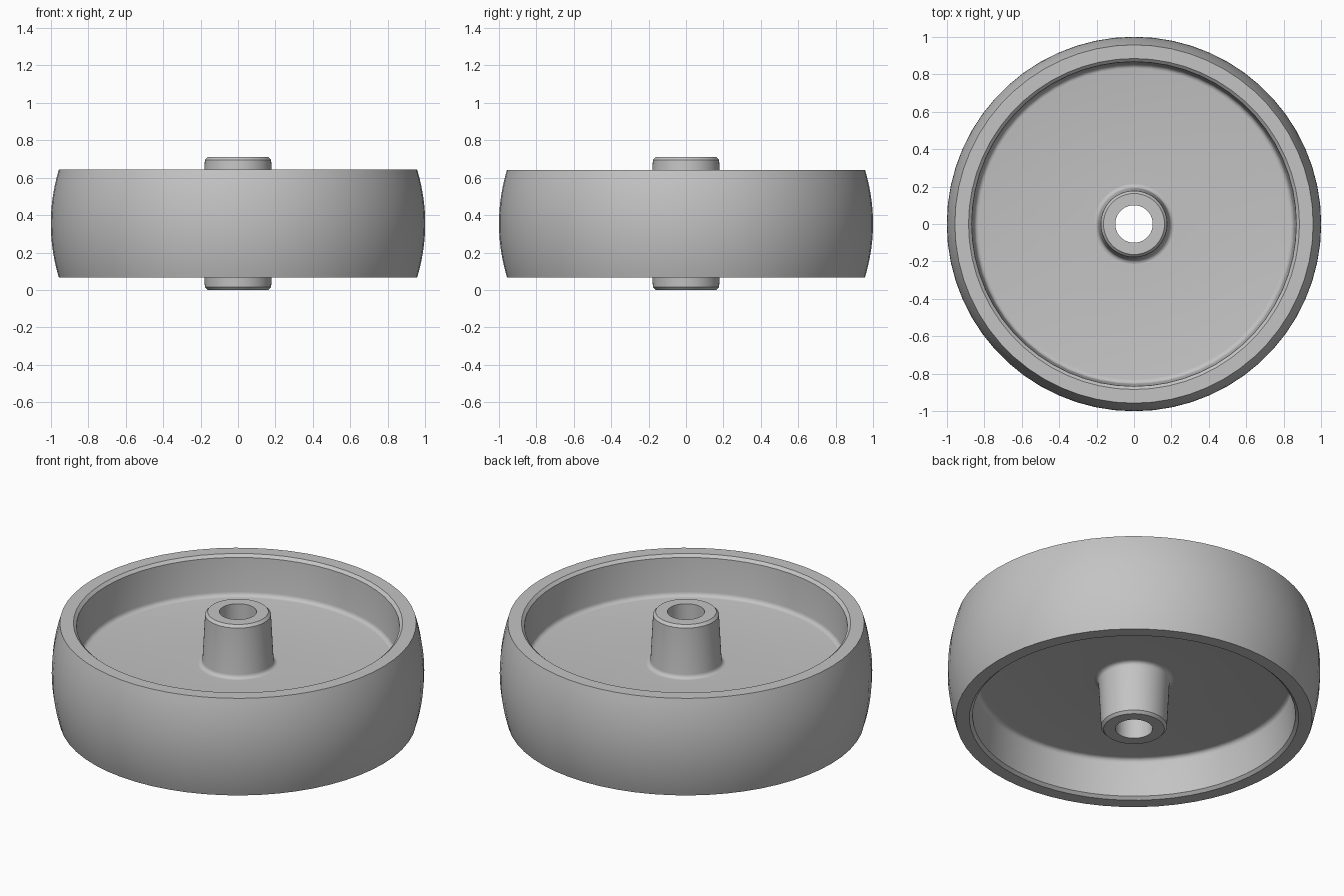
import bpy, bmesh
from math import cos, sin, pi, radians

SIDES = 60
MID = 0.355  # height of the wheel's mid plane

cube = bpy.data.objects.get("Cube")
if cube:
    bpy.data.objects.remove(cube, do_unlink=True)

grey = bpy.data.materials.new("plain_grey")
grey.use_nodes = True
colour = (0.55, 0.55, 0.55, 1)
grey.diffuse_color = colour
grey.node_tree.nodes["Principled BSDF"].inputs["Base Color"].default_value = colour


def arc(r, z, radius, start, end, steps=4):
    """Points along a fillet, angles in degrees."""
    angles = [radians(start + (end - start) * i / steps) for i in range(steps + 1)]
    return [(r + radius * cos(a), z + radius * sin(a)) for a in angles]


def lathe(name, half):
    """Spin the upper half profile (r, z) and its mirror image about the axle."""
    bm = bmesh.new()
    for path in (half, [(r, -z) for r, z in reversed(half)]):
        rings = [[bm.verts.new((r * cos(2 * pi * i / SIDES), r * sin(2 * pi * i / SIDES), z + MID))
                  for i in range(SIDES)] for r, z in path]
        for a, b in zip(rings, rings[1:]):
            for i in range(SIDES):
                j = (i + 1) % SIDES
                bm.faces.new((a[i], b[i], b[j], a[j]))
    bmesh.ops.remove_doubles(bm, verts=bm.verts, dist=1e-5)
    mesh = bpy.data.meshes.new(name)
    bm.to_mesh(mesh)
    bm.free()
    mesh.materials.append(grey)
    obj = bpy.data.objects.new(name, mesh)
    bpy.context.collection.objects.link(obj)
    bpy.ops.object.select_all(action="DESELECT")
    obj.select_set(True)
    bpy.context.view_layer.objects.active = obj
    bpy.ops.object.shade_smooth_by_angle(angle=radians(28))


# Hub: bored, tapered boss with chamfered ends and a fillet into the web
lathe("hub", [(0.1, 0), (0.1, MID), (0.163, MID), (0.177, 0.34)]
      + arc(0.213, 0.072, 0.022, 180, 270))

# Web and rim: flat disc, fillet, drafted inner wall, chamfered lip
lathe("web_and_rim", [(0.213, 0.05)] + arc(0.83, 0.075, 0.025, 270, 360)
      + [(0.867, 0.272), (0.884, 0.2875)])

# Tyre: flat side wall and crowned tread
side, crown, steps = 0.2875, 0.043, 10
tread = [(1 - crown * (1 - i / steps) ** 2, side * (1 - i / steps)) for i in range(steps + 1)]
lathe("tyre", [(0.884, side)] + tread)
